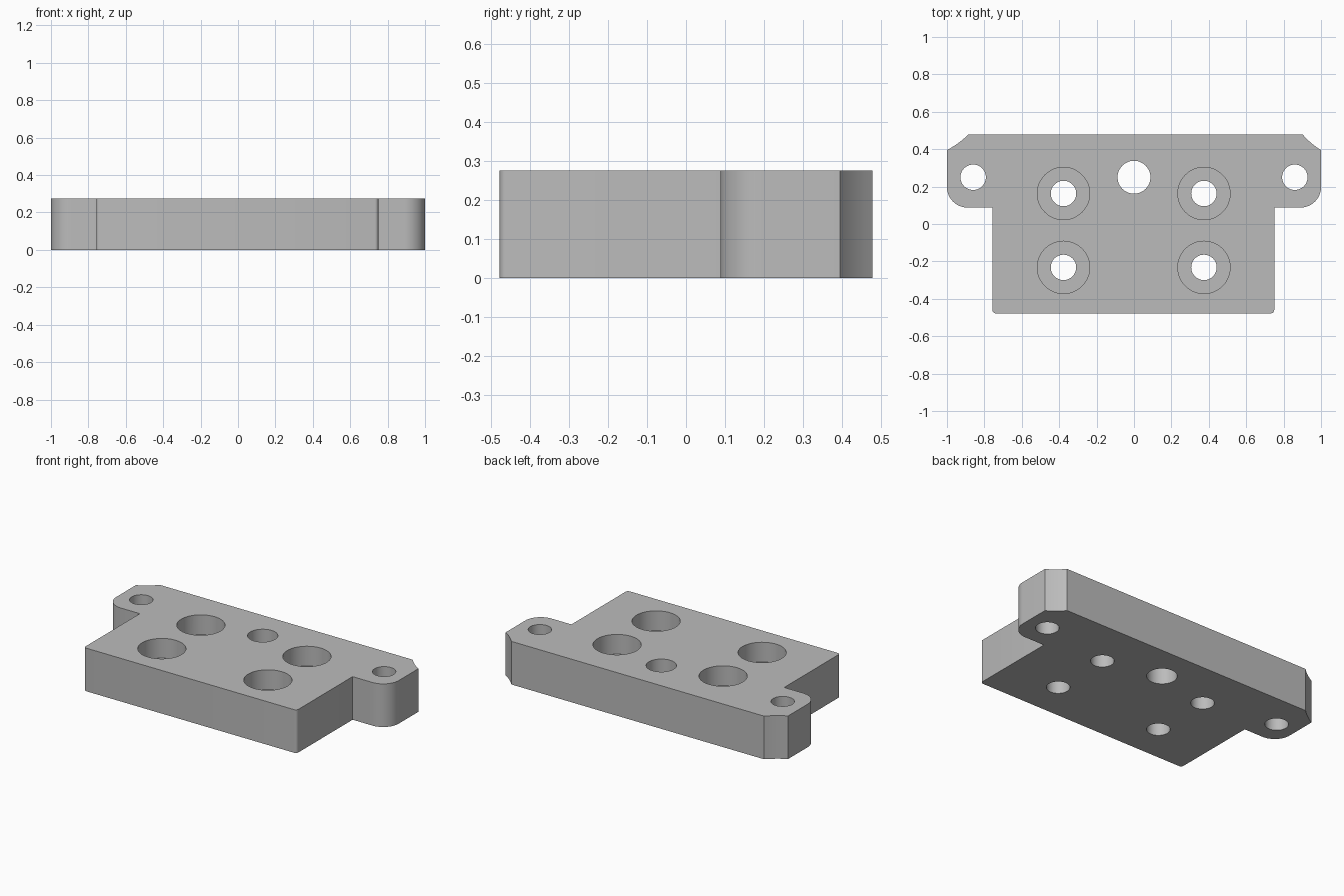
import bpy
import bmesh
from math import cos, sin, radians
from mathutils import Vector

THICK = 0.276
BORE_FLOOR = 0.15

cube = bpy.data.objects.get("Cube")
if cube:
    bpy.data.objects.remove(cube, do_unlink=True)

# Single plain grey finish
grey = bpy.data.materials.new("plain_grey")
grey.use_nodes = True
colour = (0.5, 0.5, 0.5, 1)
grey.diffuse_color = colour
grey.node_tree.nodes["Principled BSDF"].inputs["Base Color"].default_value = colour


def arc(cx, cy, r, start, end, steps):
    """Points on an arc, angles in degrees."""
    angles = [radians(start + (end - start) * i / steps) for i in range(steps + 1)]
    return [(cx + r * cos(a), cy + r * sin(a)) for a in angles]


def hollow(a, b, sag, steps=6):
    """Points from a to b, bowed slightly toward the left of travel."""
    a, b = Vector(a), Vector(b)
    side = Vector((a.y - b.y, b.x - a.x)).normalized()
    ts = [i / steps for i in range(steps + 1)]
    return [tuple(a.lerp(b, t) + side * sag * 4 * t * (1 - t)) for t in ts]


def prism(name, outline, z0, z1):
    """Extrude a counter-clockwise outline between two heights."""
    bm = bmesh.new()
    face = bm.faces.new([bm.verts.new((x, y, z0)) for x, y in outline])
    top = bmesh.ops.extrude_face_region(bm, geom=[face])["geom"]
    verts = [v for v in top if isinstance(v, bmesh.types.BMVert)]
    bmesh.ops.translate(bm, verts=verts, vec=(0, 0, z1 - z0))
    bmesh.ops.recalc_face_normals(bm, faces=bm.faces)
    mesh = bpy.data.meshes.new(name)
    bm.to_mesh(mesh)
    bm.free()
    mesh.materials.append(grey)
    obj = bpy.data.objects.new(name, mesh)
    bpy.context.collection.objects.link(obj)
    return obj


# Plate outline: narrow front body, two rounded ears, trimmed back corners
FRONT, BACK, EAR = -0.478, 0.478, 0.088
LEFT, RIGHT = 0.75, -0.757
r, ear_r = 0.018, 0.11
outline = (
    arc(RIGHT + r, FRONT + r, r, 180, 270, 4)
    + arc(LEFT - r, FRONT + r, r, 270, 360, 4)
    + [(LEFT, EAR)]
    + arc(1 - ear_r, EAR + ear_r, ear_r, 270, 360, 16)
    + hollow((1, 0.395), (0.902, BACK), 0.005)
    + hollow((-0.886, BACK), (-1, 0.395), 0.005)
    + arc(ear_r - 1, EAR + ear_r, ear_r, 180, 270, 16)
    + [(RIGHT, EAR)]
)
plate = prism("mounting_plate", outline, 0, THICK)

# Holes: x, y, radius, floor height
holes = [(-0.86, 0.25, 0.068, -0.1), (0.86, 0.25, 0.068, -0.1), (0, 0.25, 0.088, -0.1)]
for x in (-0.377, 0.374):
    for y in (0.163, -0.232):
        holes.append((x, y, 0.068, -0.1))
        holes.append((x, y, 0.14, BORE_FLOOR))

bpy.ops.object.select_all(action="DESELECT")
bpy.context.view_layer.objects.active = plate
plate.select_set(True)
for x, y, radius, floor in holes:
    cutter = prism("hole_cutter", arc(x, y, radius, 0, 360, 48)[:-1], floor, THICK + 0.1)
    cutter.hide_render = True
    cut = plate.modifiers.new("hole", "BOOLEAN")
    cut.operation = "DIFFERENCE"
    cut.solver = "EXACT"
    cut.object = cutter
    bpy.ops.object.modifier_apply(modifier=cut.name)
    bpy.data.objects.remove(cutter, do_unlink=True)

bpy.ops.object.shade_smooth_by_angle(angle=radians(30))
